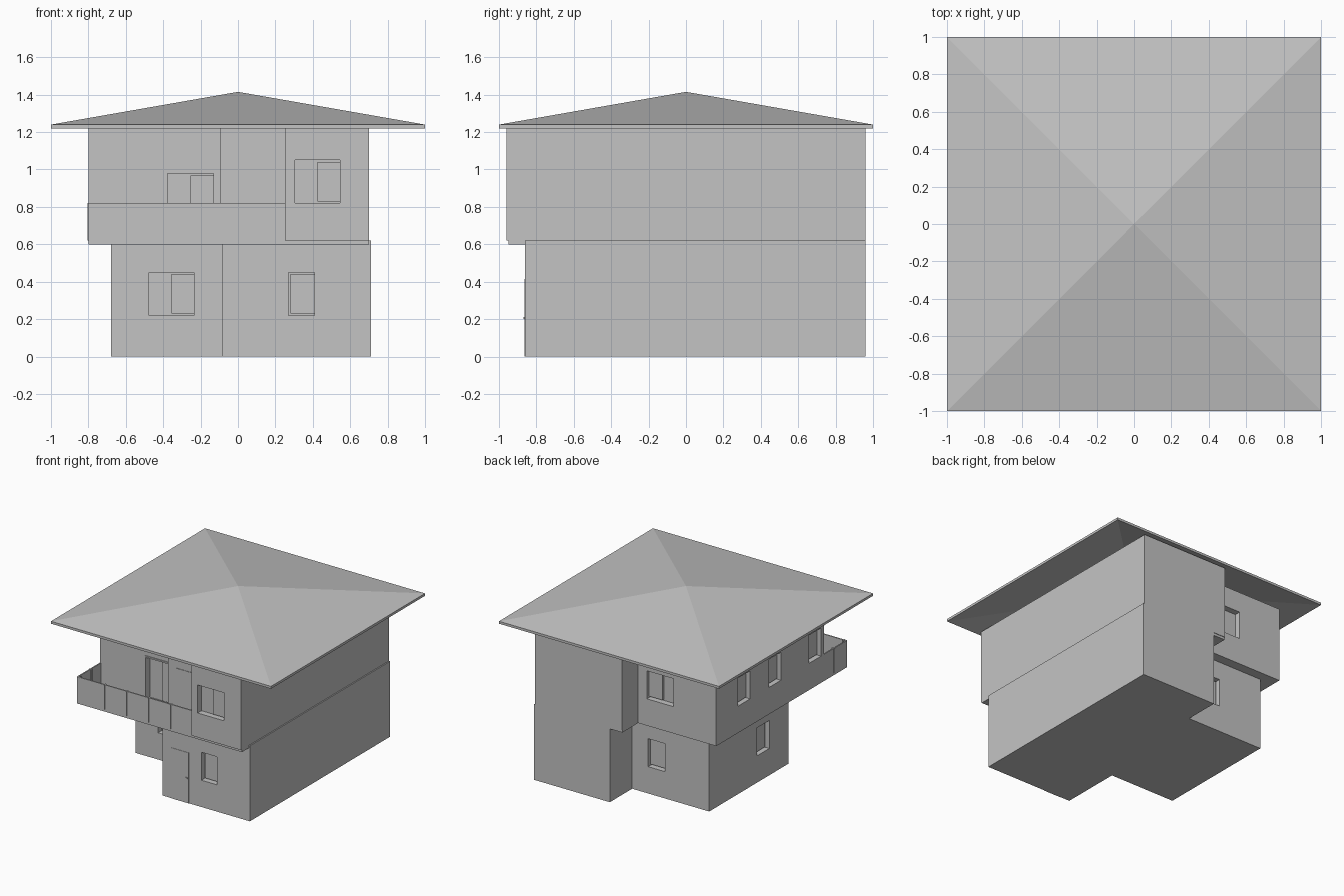
import bpy
import bmesh
from mathutils import Vector

cube = bpy.data.objects.get("Cube")
if cube:
    bpy.data.objects.remove(cube, do_unlink=True)

grey = bpy.data.materials.new("plaster_grey")
grey.use_nodes = True
colour = (0.55, 0.55, 0.55, 1)
grey.diffuse_color = colour
grey.node_tree.nodes["Principled BSDF"].inputs["Base Color"].default_value = colour


def finish(name, bm):
    bmesh.ops.recalc_face_normals(bm, faces=bm.faces)
    mesh = bpy.data.meshes.new(name)
    bm.to_mesh(mesh)
    bm.free()
    mesh.materials.append(grey)
    obj = bpy.data.objects.new(name, mesh)
    bpy.context.collection.objects.link(obj)
    return obj


def prism(name, outline, z0, z1):
    """Extrude a floor plan from z0 up to z1."""
    bm = bmesh.new()
    face = bm.faces.new([bm.verts.new((x, y, z0)) for x, y in outline])
    top = bmesh.ops.extrude_face_region(bm, geom=[face])["geom"]
    verts = [v for v in top if isinstance(v, bmesh.types.BMVert)]
    bmesh.ops.translate(bm, verts=verts, vec=(0, 0, z1 - z0))
    return finish(name, bm)


def box(name, x0, x1, y0, y1, z0, z1):
    return prism(name, [(x0, y0), (x1, y0), (x1, y1), (x0, y1)], z0, z1)


def wall_box(name, side, plane, lo, hi, z0, z1, inner, outer):
    """Box on a wall: inner and outer are distances along the outward normal."""
    if side == "left":
        return box(name, plane - outer, plane - inner, lo, hi, z0, z1)
    s = -1 if side == "front" else 1
    a, b = sorted((plane + s * inner, plane + s * outer))
    return box(name, lo, hi, a, b, z0, z1)


def cut_window(wall, name, side, plane, lo, hi, z0, z1, split):
    """Recess an opening and set a sliding sash in part of it."""
    cutter = wall_box("cutter", side, plane, lo, hi, z0, z1, -0.05, 0.02)
    mod = wall.modifiers.new("opening", "BOOLEAN")
    mod.operation = "DIFFERENCE"
    mod.solver = "EXACT"
    mod.object = cutter
    bpy.context.view_layer.objects.active = wall
    bpy.ops.object.modifier_apply(modifier=mod.name)
    bpy.data.objects.remove(cutter, do_unlink=True)
    wall_box(name + "_sash", side, plane, lo + (hi - lo) * split, hi,
             z0 + 0.01, z1 - 0.01, -0.052, -0.03)


# Ground floor with notches at the left front and left back
ground = prism("ground_floor", [
    (0.71, -0.86), (0.71, 0.96), (0.02, 0.96), (0.02, 0.67),
    (-0.68, 0.67), (-0.68, -0.36), (-0.085, -0.36), (-0.085, -0.86)], 0, 0.62)

# Overhanging upper floor
upper = prism("upper_floor", [
    (0.70, -0.96), (0.70, 0.96), (-0.09, 0.96), (-0.09, 0.75),
    (-0.80, 0.75), (-0.80, -0.65), (-0.095, -0.65), (-0.095, -0.77),
    (0.25, -0.77), (0.25, -0.96)], 0.62, 1.22)

# Floor slab, which also carries the balcony
prism("floor_slab", [
    (0.70, -0.95), (0.70, 0.955), (-0.09, 0.955), (-0.09, 0.75),
    (-0.80, 0.75), (-0.80, -0.95)], 0.60, 0.621)

# Windows
low, high = (0.22, 0.45), (0.82, 1.05)
cut_window(ground, "front_left_window", "front", -0.36, -0.475, -0.235, *low, 0.5)
cut_window(ground, "front_right_window", "front", -0.86, 0.27, 0.41, *low, 0.07)
cut_window(ground, "back_lower_window", "back", 0.67, -0.28, -0.125, *low, 0.07)
cut_window(ground, "side_lower_window", "left", -0.68, -0.11, 0.05, *low, 0.07)
cut_window(upper, "front_upper_window", "front", -0.96, 0.305, 0.545, *high, 0.5)
cut_window(upper, "back_upper_window", "back", 0.75, -0.41, -0.17, *high, 0.5)
for i, y in enumerate((-0.61, -0.09, 0.31)):
    cut_window(upper, f"side_upper_window_{i}", "left", -0.80, y, y + 0.155, *high, 0.07)

# Doors
wall_box("entrance_door", "front", -0.86, 0.0, 0.155, 0, 0.415, -0.01, 0.003)
wall_box("entrance_handle", "front", -0.86, 0.125, 0.145, 0.20, 0.21, 0, 0.008)
wall_box("side_balcony_door", "front", -0.77, -0.03, 0.12, 0.62, 1.03, -0.01, 0.004)
cut_window(upper, "balcony_door", "front", -0.65, -0.378, -0.132, 0.63, 0.978, 0.5)
for name, x in (("left", -0.39), ("right", -0.132)):
    wall_box(f"balcony_door_{name}_trim", "front", -0.65, x, x + 0.012, 0.62, 0.99, -0.02, 0.008)
wall_box("balcony_door_top_trim", "front", -0.65, -0.378, -0.132, 0.978, 0.99, -0.02, 0.008)

# Balcony railing panels and posts
box("balcony_front_panel", -0.80, 0.25, -0.95, -0.94, 0.62, 0.82)
box("balcony_side_panel", -0.80, -0.79, -0.94, -0.65, 0.62, 0.82)
for i, x in enumerate((-0.775, -0.55, -0.35, -0.15, 0.05)):
    box(f"railing_post_{i}", x - 0.006, x + 0.006, -0.955, -0.93, 0.62, 0.82)
box("side_railing_post", -0.805, -0.78, -0.786, -0.774, 0.62, 0.82)

# Hollow pyramid roof with a thin square edge
bm = bmesh.new()
corners = [(-1, -1), (1, -1), (1, 1), (-1, 1)]
eave = [bm.verts.new((x, y, 1.24)) for x, y in corners]
rim = [bm.verts.new((x, y, 1.22)) for x, y in corners]
peak = bm.verts.new(Vector((0, 0, 1.415)))
soffit_peak = bm.verts.new(Vector((0, 0, 1.395)))
for i in range(4):
    j = (i + 1) % 4
    bm.faces.new((eave[i], eave[j], peak))
    bm.faces.new((rim[j], rim[i], soffit_peak))
    bm.faces.new((rim[i], rim[j], eave[j], eave[i]))
finish("roof", bm)
